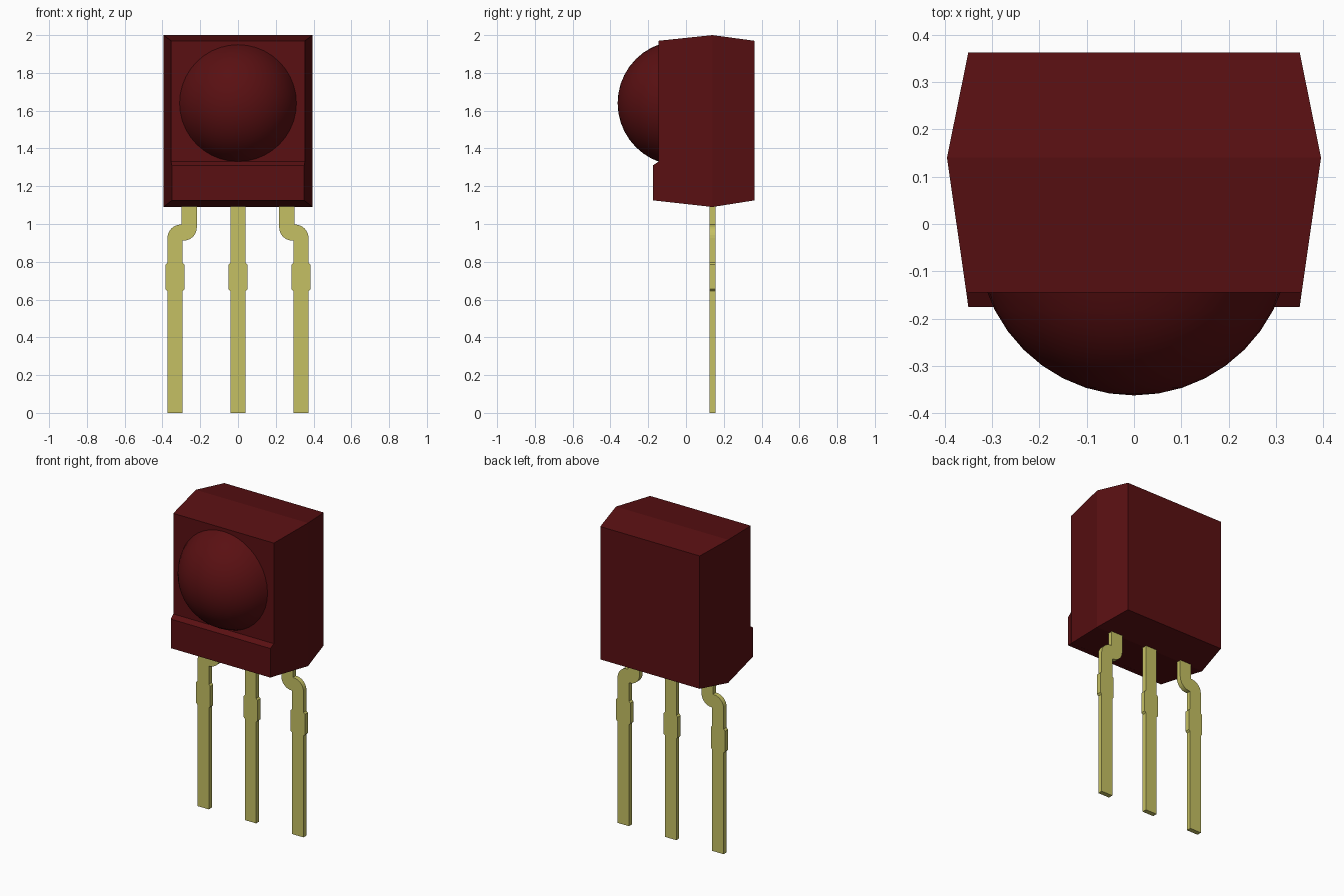
import bpy, bmesh, math
from mathutils import Vector, Matrix

if "Cube" in bpy.data.objects:
    bpy.data.objects.remove(bpy.data.objects["Cube"], do_unlink=True)


def material(name, rgb):
    m = bpy.data.materials.new(name)
    m.use_nodes = True
    m.diffuse_color = (*rgb, 1)
    bsdf = next(n for n in m.node_tree.nodes if n.type == "BSDF_PRINCIPLED")
    bsdf.inputs["Base Color"].default_value = (*rgb, 1)
    return m


RED = material("dark red plastic", (0.1, 0.005, 0.006))
METAL = material("pale yellow metal", (0.56, 0.53, 0.125))


def finish(bm, name, mat):
    bmesh.ops.recalc_face_normals(bm, faces=bm.faces[:])
    mesh = bpy.data.meshes.new(name)
    bm.to_mesh(mesh)
    bm.free()
    mesh.materials.append(mat)
    obj = bpy.data.objects.new(name, mesh)
    bpy.context.collection.objects.link(obj)
    return obj


def loft(name, sections, mat):
    """Join rectangular sections given as (y, half width, bottom, top)."""
    bm = bmesh.new()
    rings = [[bm.verts.new(p) for p in ((-w, y, lo), (w, y, lo), (w, y, hi), (-w, y, hi))]
             for y, w, lo, hi in sections]
    for a, b in zip(rings, rings[1:]):
        for i in range(4):
            j = (i + 1) % 4
            bm.faces.new((a[i], a[j], b[j], b[i]))
    bm.faces.new(rings[0])
    bm.faces.new(rings[-1])
    return finish(bm, name, mat)


PIN_Y, PIN_T, HALF = 0.14, 0.03, 0.04


def pin(name, outline):
    """Extrude a flat x-z outline to the lead thickness."""
    bm = bmesh.new()
    face = bm.faces.new([bm.verts.new((x, PIN_Y - PIN_T / 2, z)) for x, z in outline])
    ext = bmesh.ops.extrude_face_region(bm, geom=[face])
    verts = [v for v in ext["geom"] if isinstance(v, bmesh.types.BMVert)]
    bmesh.ops.translate(bm, verts=verts, vec=(0, PIN_T, 0))
    return finish(bm, name, METAL)


def pin_edge(cx, side):
    """One long edge from foot to above the stopper tab."""
    return [(cx + side * w, z) for w, z in
            ((HALF, 0), (HALF, 0.645), (0.05, 0.655), (0.05, 0.785), (HALF, 0.795))]


def arc(cx, cz, r, start, end, steps=8):
    return [(cx + r * math.cos(t), cz + r * math.sin(t)) for t in
            (math.radians(start + (end - start) * i / steps) for i in range(steps + 1))]


# Housing with drafted sides, and the ledge below the lens
loft("housing", [(0.362, 0.35, 1.125, 1.97), (0.14, 0.395, 1.09, 2.0),
                 (-0.145, 0.354, 1.122, 1.97)], RED)
loft("front_ledge", [(-0.14, 0.355, 1.121, 1.333), (-0.145, 0.354, 1.122, 1.33),
                     (-0.175, 0.35, 1.125, 1.31)], RED)

# Domed lens, trimmed just behind the front face
bm = bmesh.new()
bmesh.ops.create_uvsphere(bm, u_segments=40, v_segments=20, radius=0.33,
                          matrix=Matrix.Translation((0, -0.032, 1.64)) @ Matrix.Rotation(math.pi / 2, 4, "X"))
bmesh.ops.bisect_plane(bm, geom=bm.verts[:] + bm.edges[:] + bm.faces[:],
                       plane_co=Vector((0, -0.135, 0)), plane_no=Vector((0, 1, 0)), clear_outer=True)
for f in bm.faces:
    f.smooth = True
finish(bm, "lens_dome", RED)

# Straight middle lead
TOP = 1.13
pin("middle_lead", pin_edge(0, 1) + [(HALF, TOP), (-HALF, TOP)] + pin_edge(0, -1)[::-1])

# Cranked outer leads, mirrored about the centre
LOW, HIGH, R = 0.333, 0.258, 0.07
outline = (pin_edge(LOW, 1)
           + arc(LOW + HALF - R, 0.997 - R, R, 0, 90)
           + [(HIGH + HALF, 0.997), (HIGH + HALF, TOP), (HIGH - HALF, TOP)]
           + arc(HIGH - HALF + R, 0.912 + R, R, 180, 270)
           + [(LOW - HALF, 0.912)]
           + pin_edge(LOW, -1)[::-1])
for name, s in (("left_lead", 1), ("right_lead", -1)):
    pin(name, [(s * x, z) for x, z in outline])
